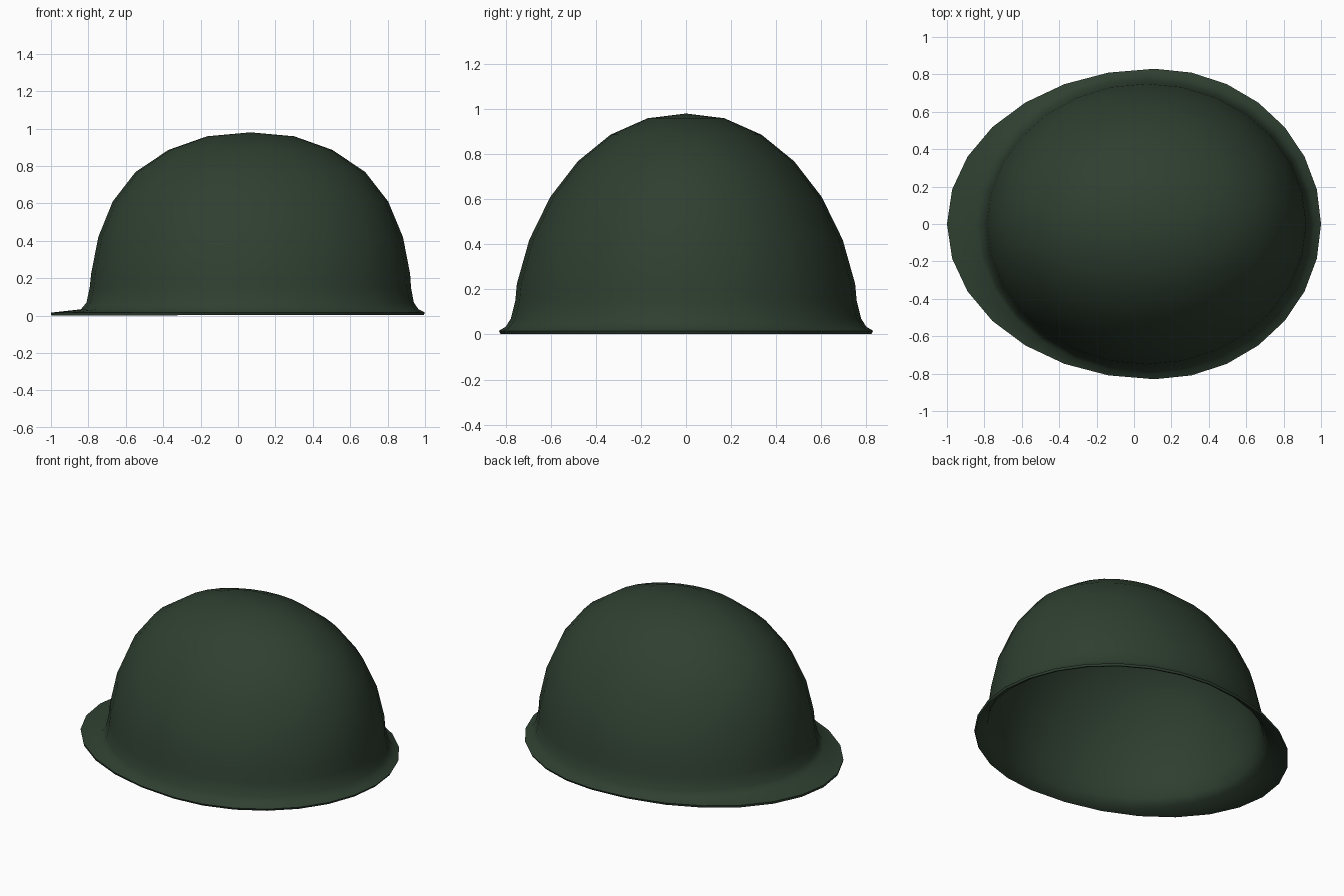
import bpy, bmesh
from math import sin, cos, pi

if "Cube" in bpy.data.objects:
    bpy.data.objects.remove(bpy.data.objects["Cube"])

SIDES = 28

# Rings from brim edge to crown: left x, right x, half depth, z, widest-point x
rings = [
    (-1.00, 1.00, 0.83, 0.016, 0.11),
    (-0.84, 0.965, 0.80, 0.034, 0.08),
    (-0.81, 0.94, 0.777, 0.07, 0.067),
    (-0.793, 0.925, 0.757, 0.15, 0.067),
    (-0.785, 0.92, 0.75, 0.225, 0.067),
    (-0.747, 0.882, 0.695, 0.42, 0.067),
    (-0.67, 0.803, 0.602, 0.61, 0.067),
    (-0.548, 0.68, 0.48, 0.768, 0.067),
    (-0.372, 0.505, 0.335, 0.886, 0.067),
    (-0.165, 0.30, 0.17, 0.959, 0.067),
]

# Helmet shell: skin the rings and close the crown
bm = bmesh.new()
loops = []
for left, right, depth, z, mid in rings:
    loop = []
    for i in range(SIDES):
        a = 2 * pi * i / SIDES
        rx = right - mid if cos(a) > 0 else mid - left
        loop.append(bm.verts.new((mid + rx * cos(a), depth * sin(a), z)))
    loops.append(loop)
for low, high in zip(loops, loops[1:]):
    for i in range(SIDES):
        j = (i + 1) % SIDES
        bm.faces.new((low[i], low[j], high[j], high[i]))
top = bm.verts.new((0.067, 0, 0.98))
for i in range(SIDES):
    bm.faces.new((loops[-1][i], loops[-1][(i + 1) % SIDES], top))
mesh = bpy.data.meshes.new("helmet_shell")
bm.to_mesh(mesh)
bm.free()
helmet = bpy.data.objects.new("helmet_shell", mesh)
bpy.context.collection.objects.link(helmet)

# Thin wall, hollow and open underneath
wall = helmet.modifiers.new("wall", "SOLIDIFY")
wall.thickness = 0.015
wall.offset = -1

# Dark green paint
paint = bpy.data.materials.new("dark_green_paint")
paint.diffuse_color = (0.028, 0.05, 0.03, 1)
paint.use_nodes = True
paint.node_tree.nodes["Principled BSDF"].inputs["Base Color"].default_value = paint.diffuse_color
mesh.materials.append(paint)

bpy.context.view_layer.objects.active = helmet
helmet.select_set(True)
bpy.ops.object.modifier_apply(modifier="wall")
bpy.ops.object.shade_smooth_by_angle(angle=pi / 3)
